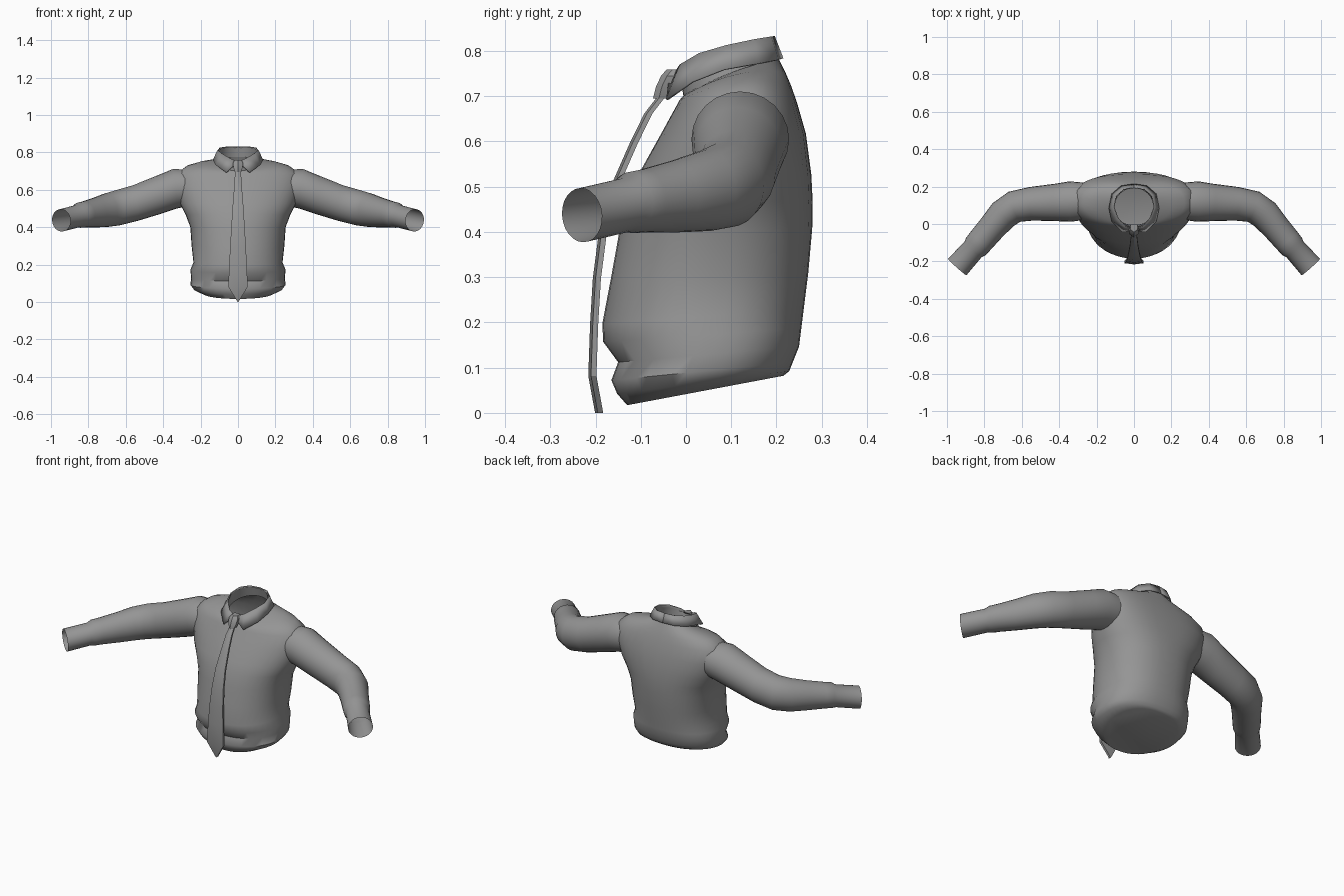
import bpy, bmesh, math
from mathutils import Vector

if "Cube" in bpy.data.objects:
    bpy.data.objects.remove(bpy.data.objects["Cube"])

grey = bpy.data.materials.new("cloth grey")
grey.diffuse_color = (0.3, 0.3, 0.3, 1)
grey.use_nodes = True
grey.node_tree.nodes["Principled BSDF"].inputs["Base Color"].default_value = grey.diffuse_color


def make(name, rings, closed=True, cap_start=False, cap_end=False, angle=50, thick=0, flip=False):
    """Skin a list of equal-length point rings into one object."""
    bm = bmesh.new()
    rows = [[bm.verts.new(p) for p in r] for r in rings]
    n = len(rows[0])
    for a, b in zip(rows, rows[1:]):
        for i in range(n if closed else n - 1):
            j = (i + 1) % n
            bm.faces.new((a[i], a[j], b[j], b[i]))
    if cap_start:
        bm.faces.new(rows[0][::-1])
    if cap_end:
        bm.faces.new(rows[-1])
    bmesh.ops.recalc_face_normals(bm, faces=bm.faces)
    if flip:
        bmesh.ops.reverse_faces(bm, faces=bm.faces)
    me = bpy.data.meshes.new(name)
    bm.to_mesh(me)
    bm.free()
    me.materials.append(grey)
    ob = bpy.data.objects.new(name, me)
    bpy.context.collection.objects.link(ob)
    bpy.ops.object.select_all(action='DESELECT')
    ob.select_set(True)
    bpy.context.view_layer.objects.active = ob
    bpy.ops.object.shade_smooth_by_angle(angle=math.radians(angle))
    if thick:
        m = ob.modifiers.new("thickness", 'SOLIDIFY')
        m.thickness = thick
        m.offset = 0
    return ob


def spow(v, p):
    return math.copysign(abs(v) ** p, v)


def body_ring(hw, yf, zf, yb, zb, p=0.85, lift=0, n=40):
    """Tilted oval ring: half width, front y/z, back y/z, back squareness."""
    out = []
    for i in range(n):
        t = 2 * math.pi * i / n
        c, s = math.cos(t), math.sin(t)
        q = p if s > 0 else 0.95
        k = (spow(s, q) + 1) / 2
        out.append((hw * spow(c, q), yf + (yb - yf) * k,
                    zf + (zb - zf) * k + lift * c * c))
    return out


# Torso, from the gathered hem up to the neck
body = [
    (.19, -.13, .02, .215, .085), (.235, -.152, .045, .228, .095),
    (.255, -.165, .075, .236, .115), (.25, -.15, .115, .25, .15),
    (.255, -.183, .16, .255, .19), (.238, -.185, .20, .26, .23),
    (.248, -.166, .30, .27, .31), (.255, -.148, .40, .279, .41),
    (.28, -.13, .47, .28, .47), (.31, -.105, .53, .277, .53, .8),
    (.335, -.055, .62, .265, .62, .75), (.325, -.022, .68, .245, .69, .75, .01),
    (.27, -.015, .693, .232, .727, .8, .022), (.2, -.01, .70, .22, .755, .9, .022),
    (.12, -.005, .705, .205, .785, 1, .01),
]
make("shirt_body", [body_ring(*r) for r in body], cap_start=True)

# Sleeves: centre x, y, z, horizontal radius, vertical radius
arm = [
    (.27, .122, .615, .10, .098), (.34, .12, .608, .108, .106),
    (.42, .115, .578, .10, .102), (.55, .108, .532, .09, .096),
    (.64, .092, .508, .086, .095), (.70, .05, .495, .083, .09),
    (.76, -.02, .482, .075, .08), (.82, -.09, .472, .072, .07),
    (.845, -.12, .468, .07, .068), (.86, -.135, .462, .062, .06),
    (.945, -.23, .44, .066, .06),
]


def arm_rings(side):
    pts = [Vector(a[:3]) for a in arm]
    out = []
    for i, a in enumerate(arm):
        d = pts[min(i + 1, len(pts) - 1)] - pts[max(i - 1, 0)]
        d.z *= 0.4
        d.normalize()
        h = d.cross(Vector((0, 0, 1))).normalized()
        u = h.cross(d)
        ring = []
        for k in range(24):
            t = 2 * math.pi * k / 24
            p = pts[i] + h * a[3] * math.cos(t) + u * a[4] * math.sin(t)
            ring.append((side * p.x, p.y, p.z))
        out.append(ring)
    return out


for side, label in ((1, "left"), (-1, "right")):
    make("sleeve_" + label, arm_rings(side))

# Collar stand inside the fold
make("collar_stand", [body_ring(.115, -.005, .70, .203, .78, 1),
                      body_ring(.105, -.015, .755, .192, .833, 1, .012)])

# Folded collar halves: top edge and lower edge, from front point to back
top = [(0, -.024, .753), (.045, -.012, .772), (.085, .03, .797), (.107, .09, .815),
       (.095, .15, .828), (.055, .186, .834), (0, .194, .835)]
low = [(.018, -.036, .738), (.062, -.042, .695), (.118, .015, .735), (.133, .085, .762),
       (.118, .16, .775), (.068, .203, .783), (0, .213, .786)]
for side, label in ((1, "left"), (-1, "right")):
    make("collar_" + label, [[(side * x, y, z) for x, y, z in e] for e in (top, low)],
         closed=False, thick=.005)


def tie_rings(rows, thick):
    return [[(-w, y, z), (0, y - thick / 2, z), (w, y, z), (w, y + thick, z),
             (-w, y + thick, z)] for w, y, z in rows]


# Tie knot and hanging blade: half width, front y, z
make("tie_knot", tie_rings([(.018, -.03, .762), (.027, -.042, .748), (.025, -.053, .725),
                            (.016, -.06, .698)], .026),
     cap_start=True, cap_end=True, angle=30)
make("tie_blade", tie_rings([(.014, -.055, .705), (.018, -.086, .665), (.022, -.118, .60),
                             (.03, -.162, .50), (.036, -.187, .40), (.042, -.20, .30),
                             (.047, -.206, .20), (.052, -.21, .085), (.002, -.195, .003)], .012),
     cap_start=True, cap_end=True, angle=30)

# Settle the model on the ground plane
bpy.context.view_layer.update()
lowest = min((o.matrix_world @ v.co).z for o in bpy.data.objects for v in o.data.vertices)
for o in bpy.data.objects:
    o.location.z -= lowest
